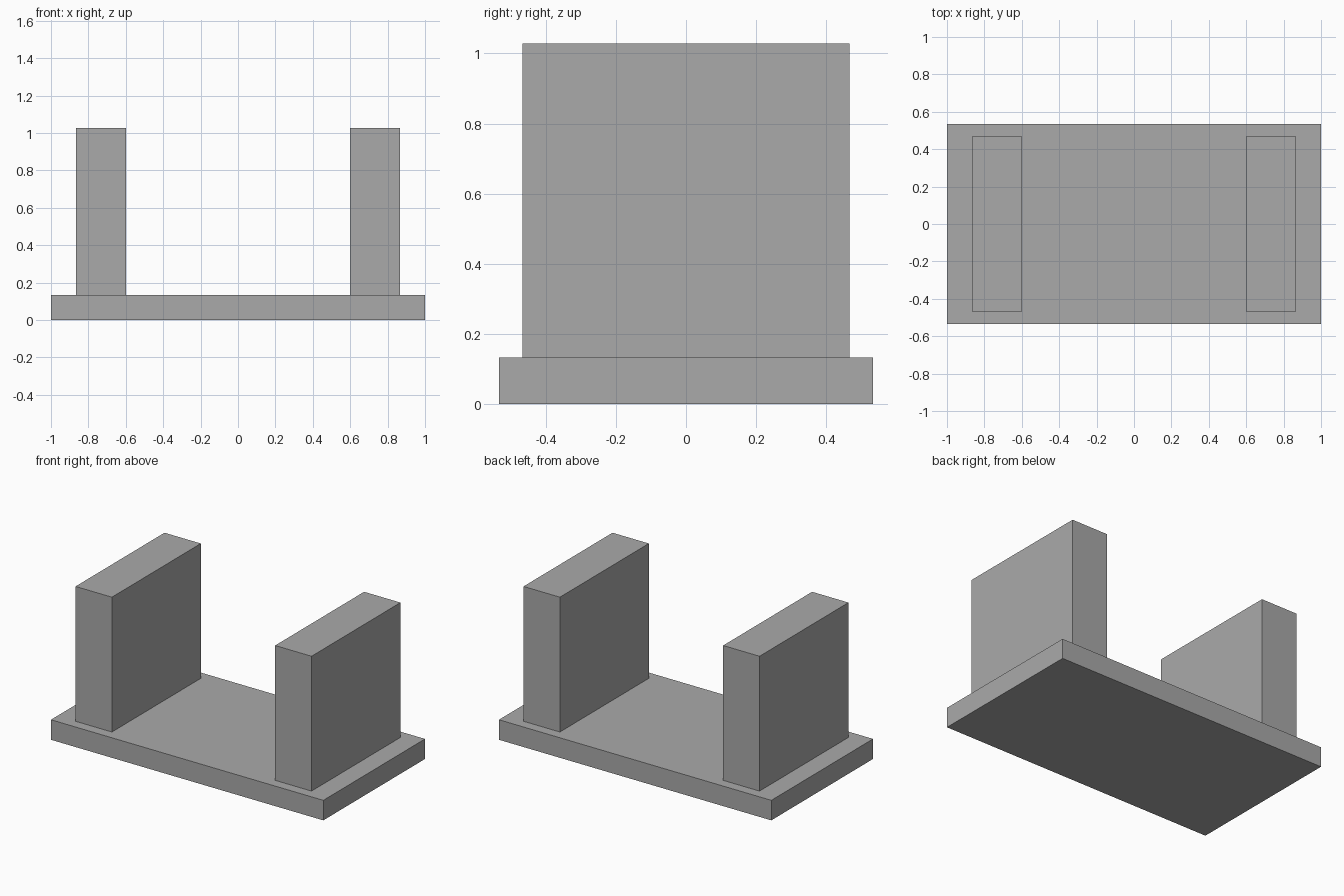
import bpy

cube = bpy.data.objects.get("Cube")
if cube:
    bpy.data.objects.remove(cube, do_unlink=True)

# Single grey material
grey = bpy.data.materials.new("plain_grey")
grey.use_nodes = True
COLOUR = (0.4, 0.4, 0.4, 1.0)
grey.diffuse_color = COLOUR
grey.node_tree.nodes["Principled BSDF"].inputs["Base Color"].default_value = COLOUR


def box(name, size, x, bottom):
    """Add a sharp-edged block resting at the given height."""
    bpy.ops.mesh.primitive_cube_add(size=1, location=(x, 0, bottom + size[2] / 2))
    block = bpy.context.object
    block.name = name
    block.scale = size
    bpy.ops.object.transform_apply(location=False, rotation=False, scale=True)
    block.data.materials.append(grey)
    return block


# Flat base plate
BASE_HEIGHT = 0.133
box("base_plate", (2.0, 1.067, BASE_HEIGHT), 0, 0)

# Matching upright walls near each end
for side, name in ((-1, "right_wall"), (1, "left_wall")):
    box(name, (0.267, 0.933, 0.895), side * 0.733, BASE_HEIGHT)
